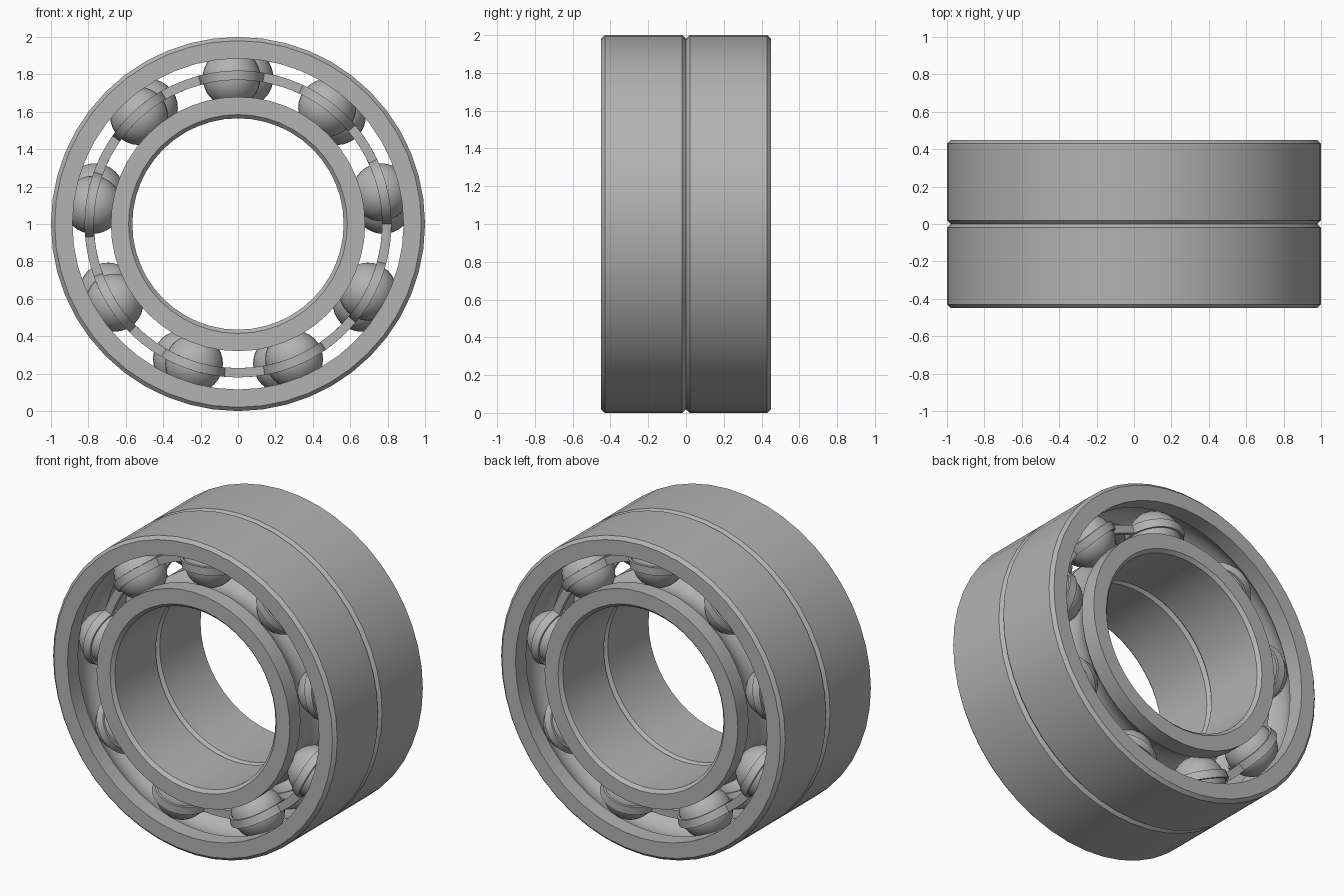
import bpy, bmesh
from math import sin, cos, pi, radians, sqrt
from mathutils import Vector

cube = bpy.data.objects.get("Cube")
if cube:
    bpy.data.objects.remove(cube, do_unlink=True)

CENTRE_Z = 1.0
HALF = 0.225        # half the width of one bearing
CHAMFER = 0.02
PITCH = 0.783       # radius of the ball circle
BALL = 0.155
COUNT = 9

steel = bpy.data.materials.new("steel grey")
steel.use_nodes = True
GREY = (0.45, 0.45, 0.45, 1)
steel.diffuse_color = GREY
steel.node_tree.nodes["Principled BSDF"].inputs["Base Color"].default_value = GREY


def finish(bm, name):
    bmesh.ops.recalc_face_normals(bm, faces=bm.faces)
    mesh = bpy.data.meshes.new(name)
    bm.to_mesh(mesh)
    bm.free()
    mesh.materials.append(steel)
    obj = bpy.data.objects.new(name, mesh)
    bpy.context.collection.objects.link(obj)
    bpy.ops.object.select_all(action='DESELECT')
    obj.select_set(True)
    bpy.context.view_layer.objects.active = obj
    bpy.ops.object.shade_smooth_by_angle(angle=radians(30))
    return obj


def revolve(name, profile, y_mid, steps=48):
    """Turn a closed (radius, y) profile around the bearing axis."""
    bm = bmesh.new()
    verts = [bm.verts.new((r, y_mid + y, CENTRE_Z)) for r, y in profile]
    edges = [bm.edges.new((verts[i - 1], v)) for i, v in enumerate(verts)]
    bmesh.ops.spin(bm, geom=verts + edges, cent=(0, 0, CENTRE_Z), axis=(0, 1, 0),
                   dvec=(0, 0, 0), angle=2 * pi, steps=steps)
    bmesh.ops.remove_doubles(bm, verts=bm.verts, dist=0.0005)
    return finish(bm, name)


def race(shoulder, side):
    """Ball groove running from the -y shoulder to the +y shoulder."""
    groove = BALL + 0.002
    half = sqrt(groove ** 2 - (shoulder - PITCH) ** 2)
    points = [(shoulder, -HALF)]
    for i in range(11):
        y = half * (i / 5 - 1)
        points.append((PITCH + side * sqrt(groove ** 2 - y ** 2), y))
    return points + [(shoulder, HALF)]


def chamfered(radius, side):
    """Outside or bore wall with chamfered corners, from +y to -y."""
    inset = radius - side * CHAMFER
    return [(inset, HALF), (radius, HALF - CHAMFER),
            (radius, CHAMFER - HALF), (inset, -HALF)]


def cage_half(name, y_mid, start, facing):
    """Pressed ribbon that bulges around each ball and is flat in between."""
    thick = 0.014
    inner, outer = BALL + 0.001, BALL + 0.001 + thick
    path = []
    for k in range(COUNT):
        base = start + 2 * pi * k / COUNT
        for i in range(17):
            phi = pi * (1 - i / 16)
            path.append((base + inner * cos(phi) / PITCH, inner * sin(phi),
                         base + outer * cos(phi) / PITCH, max(outer * sin(phi), thick)))
        gap = 2 * pi / COUNT - 2 * outer / PITCH
        for i in (1, 2, 3):
            a = base + outer / PITCH + gap * i / 4
            path.append((a, 0, a, thick))
    bm = bmesh.new()
    rings = []
    for a_in, y_in, a_out, y_out in path:
        corners = ((0.77, a_in, y_in), (0.82, a_in, y_in),
                   (0.82, a_out, y_out), (0.77, a_out, y_out))
        rings.append([bm.verts.new((r * cos(a), y_mid + facing * y, CENTRE_Z + r * sin(a)))
                      for r, a, y in corners])
    for i, ring in enumerate(rings):
        last = rings[i - 1]
        for j in range(4):
            bm.faces.new((last[j - 1], last[j], ring[j], ring[j - 1]))
    return finish(bm, name)


def balls(name, y_mid, start):
    bm = bmesh.new()
    for k in range(COUNT):
        a = start + 2 * pi * k / COUNT
        made = bmesh.ops.create_uvsphere(bm, u_segments=28, v_segments=16, radius=BALL)
        bmesh.ops.translate(bm, verts=made["verts"], vec=Vector(
            (PITCH * cos(a), y_mid, CENTRE_Z + PITCH * sin(a))))
    return finish(bm, name)


# Two identical bearings back to back, the rear one turned half round
for label, y_mid, degrees in (("front", -HALF, 92.5), ("rear", HALF, 87.5)):
    start = radians(degrees)
    revolve(label + "_outer_ring", race(0.885, 1) + chamfered(1.0, 1), y_mid)
    revolve(label + "_inner_ring", race(0.68, -1) + chamfered(0.565, -1), y_mid)
    balls(label + "_balls", y_mid, start)
    cage_half(label + "_cage_outer_half", y_mid, start, -1)
    cage_half(label + "_cage_inner_half", y_mid, start, 1)
